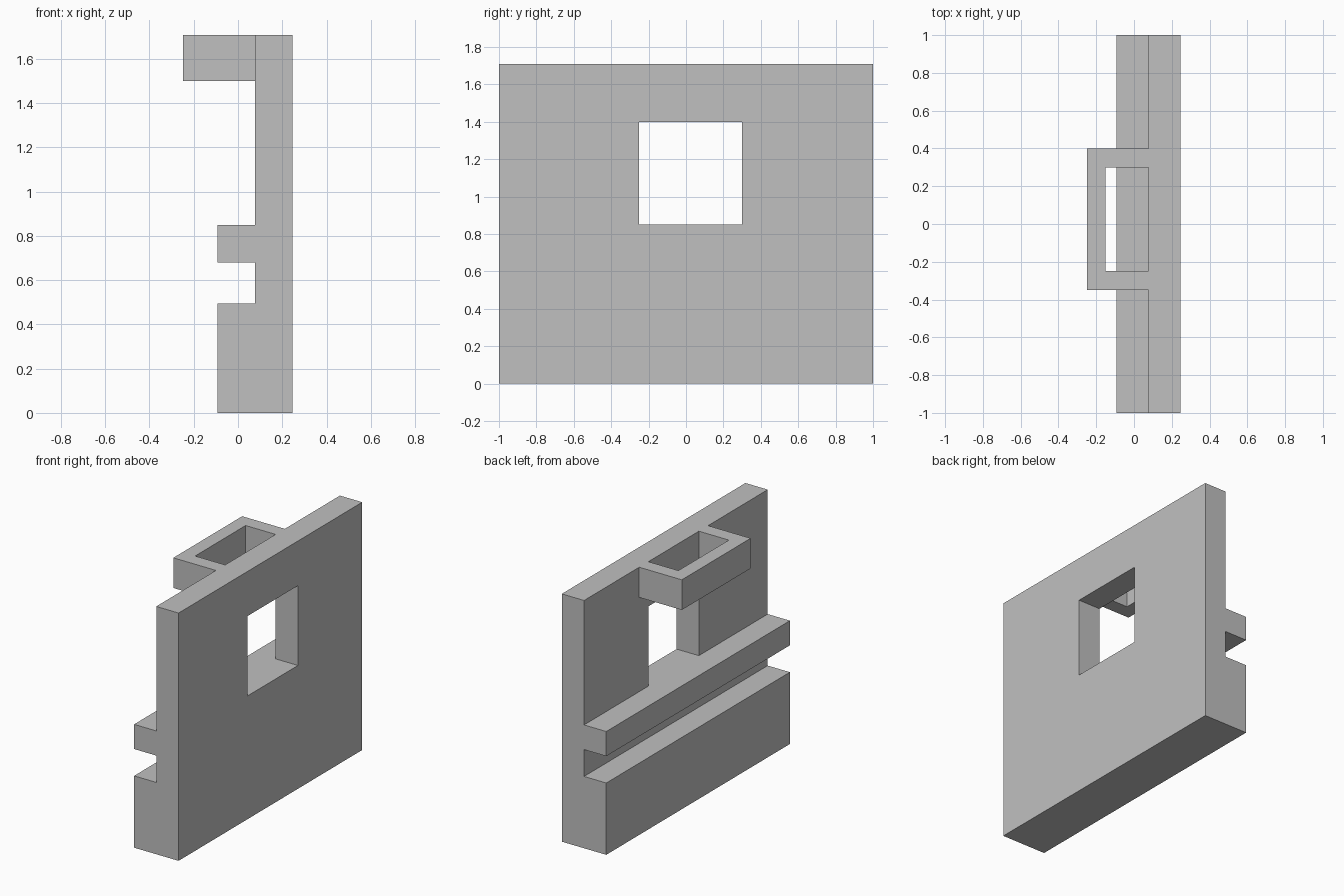
import bpy, bmesh
from mathutils import Vector

if "Cube" in bpy.data.objects:
    bpy.data.objects.remove(bpy.data.objects["Cube"])

grey = bpy.data.materials.new("plain_grey")
grey.diffuse_color = (0.53, 0.53, 0.53, 1)
grey.use_nodes = True
grey.node_tree.nodes["Principled BSDF"].inputs["Base Color"].default_value = grey.diffuse_color


def prism(name, outline, place, direction):
    """Extrude a closed 2D outline, placed in space by a function."""
    bm = bmesh.new()
    face = bm.faces.new([bm.verts.new(place(a, b)) for a, b in outline])
    new = bmesh.ops.extrude_face_region(bm, geom=[face])["geom"]
    bmesh.ops.translate(bm, vec=Vector(direction),
                        verts=[v for v in new if isinstance(v, bmesh.types.BMVert)])
    bmesh.ops.recalc_face_normals(bm, faces=bm.faces)
    mesh = bpy.data.meshes.new(name)
    bm.to_mesh(mesh)
    bm.free()
    mesh.materials.append(grey)
    obj = bpy.data.objects.new(name, mesh)
    bpy.context.collection.objects.link(obj)
    return obj


FRONT, BACK, WALL = -0.092, 0.247, 0.077   # x of ledge face, flat back, wall face
SILL, TOP = 0.85, 1.708

# Thick base with a long groove, profile in xz
prism("grooved_base",
      [(FRONT, 0), (BACK, 0), (BACK, SILL), (FRONT, SILL),
       (FRONT, 0.68), (WALL, 0.68), (WALL, 0.495), (FRONT, 0.495)],
      lambda x, z: (x, -1, z), (0, 2, 0))

# Upper wall with the window opening resting on the base, profile in yz
prism("window_wall",
      [(-1, SILL), (-0.25, SILL), (-0.25, 1.4), (0.30, 1.4),
       (0.30, SILL), (1, SILL), (1, TOP), (-1, TOP)],
      lambda y, z: (WALL, y, z), (BACK - WALL, 0, 0))

# Open bracket above the window, outline in xy
prism("top_bracket",
      [(WALL, -0.35), (-0.248, -0.35), (-0.248, 0.40), (WALL, 0.40),
       (WALL, 0.30), (-0.152, 0.30), (-0.152, -0.25), (WALL, -0.25)],
      lambda x, y: (x, y, 1.5), (0, 0, TOP - 1.5))
